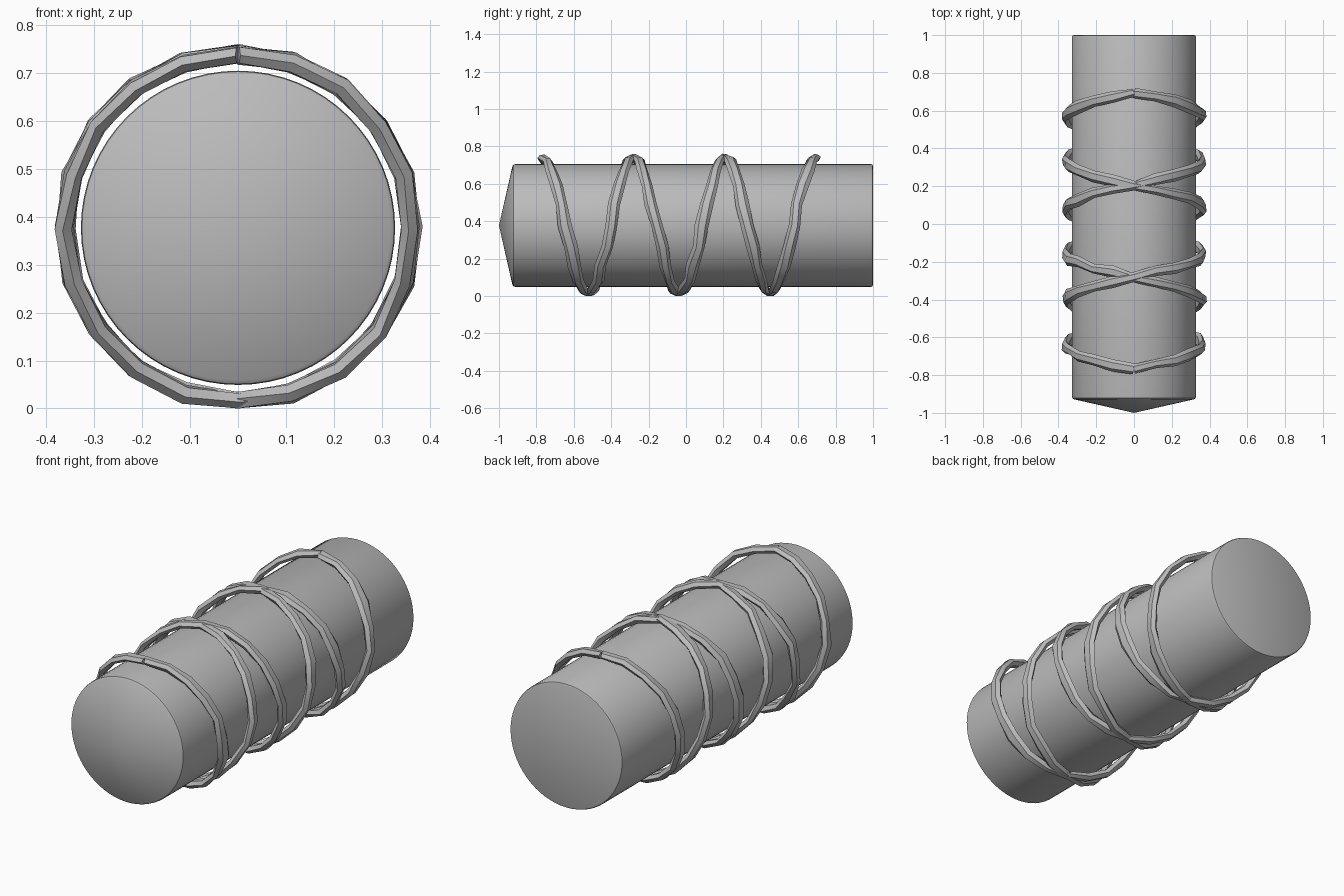
import bpy, bmesh, math, random

if "Cube" in bpy.data.objects:
    bpy.data.objects.remove(bpy.data.objects["Cube"])

AXIS_Z = 0.377          # height of the log's centre line


def material(name, rgb):
    m = bpy.data.materials.new(name)
    m.diffuse_color = (*rgb, 1)
    m.use_nodes = True
    m.node_tree.nodes["Principled BSDF"].inputs["Base Color"].default_value = m.diffuse_color
    return m


grey = material("plain_grey", (0.5, 0.5, 0.5))


def finish(name, bm, angle):
    bmesh.ops.recalc_face_normals(bm, faces=bm.faces)
    me = bpy.data.meshes.new(name)
    bm.to_mesh(me)
    bm.free()
    me.materials.append(grey)
    ob = bpy.data.objects.new(name, me)
    bpy.context.collection.objects.link(ob)
    bpy.ops.object.select_all(action='DESELECT')
    ob.select_set(True)
    bpy.context.view_layer.objects.active = ob
    bpy.ops.object.shade_smooth_by_angle(angle=math.radians(angle))
    return ob


def skin(bm, rings):
    """Join consecutive closed rings of vertices with quads."""
    for a, b in zip(rings, rings[1:]):
        n = len(a)
        for i in range(n):
            j = (i + 1) % n
            bm.faces.new((a[i], a[j], b[j], b[i]))


# Log: turned profile with a shallow cone at the front and a flat back
def log(sides=64):
    bm = bmesh.new()
    profile = [(0.318, -0.928), (0.326, -0.922), (0.328, -0.912),
               (0.328, 0.990), (0.325, 0.997), (0.318, 1.0)]
    rings = []
    for r, y in profile:
        rings.append([bm.verts.new((r * math.cos(a), y, AXIS_Z + r * math.sin(a)))
                      for a in (2 * math.pi * i / sides for i in range(sides))])
    skin(bm, rings)
    tip = bm.verts.new((0, -1, AXIS_Z))
    for i in range(sides):
        bm.faces.new((tip, rings[0][i], rings[0][(i + 1) % sides]))
    bm.faces.new(rings[-1])
    finish("log", bm, 40)


# Vine: uneven flattened tube winding three turns round the log
def vine(name, side, seed, turns=3, steps=20, sides=6):
    rng = random.Random(seed)
    bm = bmesh.new()
    rings = []
    for k in range(turns * steps + 1):
        t = k / steps
        a = 2 * math.pi * t
        end = k in (0, turns * steps)
        jitter = 0 if end else rng.uniform(-0.008, 0.008)
        y = -0.767 + 0.487 * t + jitter
        radius = 0.363 + rng.uniform(-0.003, 0.003)
        # wider on the flanks, narrow over the top and bottom
        wide = 0.024 + 0.009 * abs(math.sin(a)) + rng.uniform(-0.004, 0.005)
        thick = 0.020 + rng.uniform(-0.002, 0.002)
        twist = rng.uniform(-0.25, 0.25)
        ring = []
        for i in range(sides):
            p = 2 * math.pi * i / sides
            u, v = wide * math.cos(p), thick * math.sin(p)
            r = radius + v * math.cos(twist) + u * math.sin(twist)
            w = u * math.cos(twist) - v * math.sin(twist)
            # lean the section to follow the helix slope
            b = a - 0.21 * w / radius
            ring.append(bm.verts.new((side * r * math.sin(b), y + w,
                                      max(0.0, AXIS_Z + r * math.cos(b)))))
        rings.append(ring)
    skin(bm, rings)
    bm.faces.new(rings[0])
    bm.faces.new(rings[-1])
    finish(name, bm, 35)


log()
vine("vine_clockwise", 1, 3)
vine("vine_counterclockwise", -1, 8)
